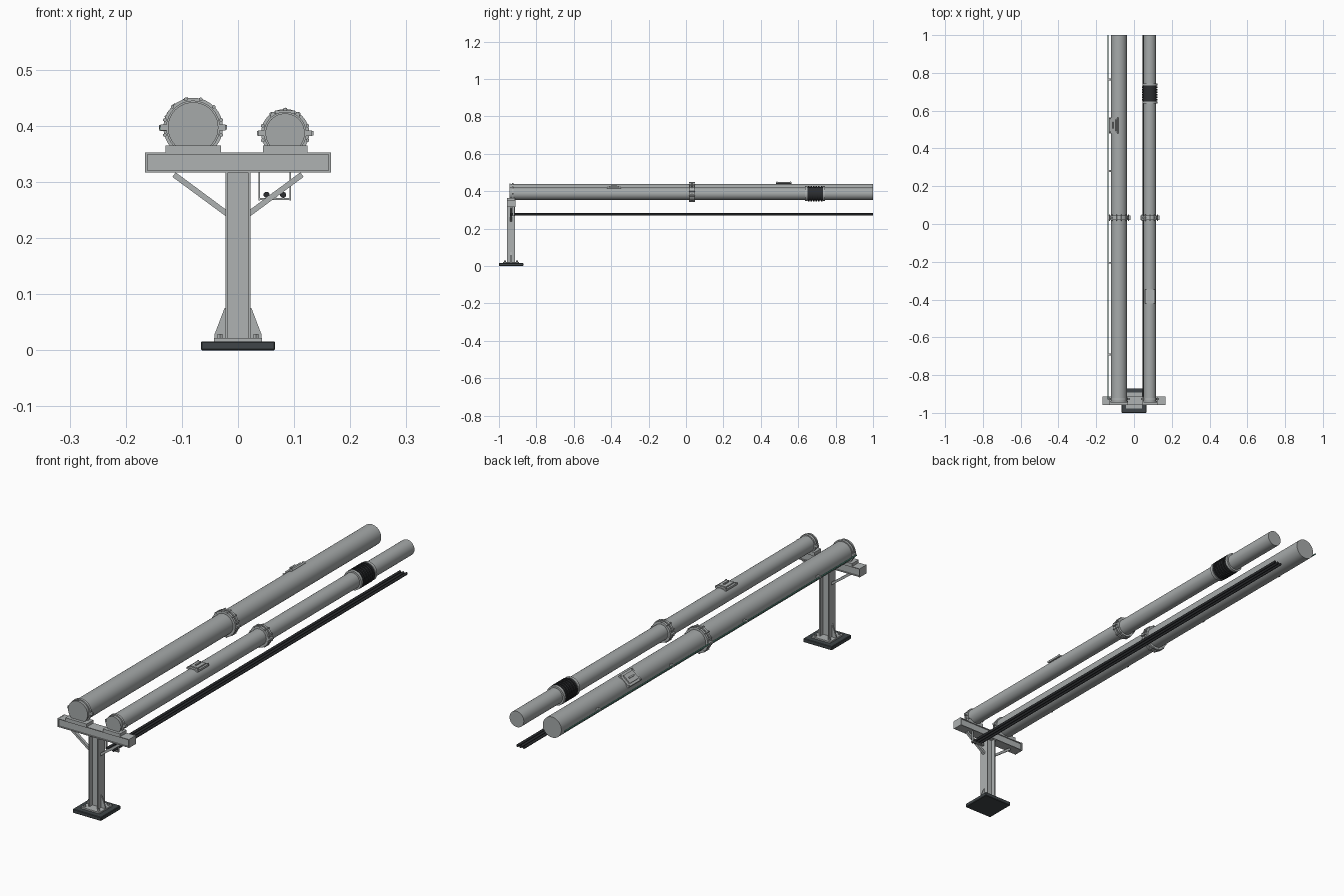
import bpy
import bmesh
import math
from mathutils import Matrix, Vector

cube = bpy.data.objects.get("Cube")
if cube:
    bpy.data.objects.remove(cube, do_unlink=True)


def material(name, color):
    m = bpy.data.materials.new(name)
    m.use_nodes = True
    m.diffuse_color = (*color, 1)
    m.node_tree.nodes["Principled BSDF"].inputs["Base Color"].default_value = (*color, 1)
    return m


STEEL = material("galvanised steel", (0.43, 0.45, 0.45))
PIPE = material("pipe grey", (0.38, 0.40, 0.40))
BASE = material("dark footing", (0.05, 0.06, 0.065))
RUBBER = material("black rubber", (0.025, 0.027, 0.03))
GREEN = material("green conduit", (0.10, 0.30, 0.23))


def finish(name, bm, mat, smooth=False):
    mesh = bpy.data.meshes.new(name)
    bmesh.ops.recalc_face_normals(bm, faces=bm.faces)
    bm.to_mesh(mesh)
    bm.free()
    mesh.materials.append(mat)
    ob = bpy.data.objects.new(name, mesh)
    bpy.context.collection.objects.link(ob)
    if smooth:
        bpy.ops.object.select_all(action="DESELECT")
        ob.select_set(True)
        bpy.context.view_layer.objects.active = ob
        bpy.ops.object.shade_smooth_by_angle(angle=math.radians(40))
    return ob


def add_box(bm, center, size, turn=0):
    """Box turned about the y axis."""
    mat = (Matrix.Translation(center) @ Matrix.Rotation(turn, 4, "Y")
           @ Matrix.Diagonal((*size, 1)))
    bmesh.ops.create_cube(bm, size=1, matrix=mat)


def box(name, center, size, mat, turn=0):
    bm = bmesh.new()
    add_box(bm, center, size, turn)
    return finish(name, bm, mat)


def add_rod(bm, x, z, r, y0, y1, sides=32):
    mat = Matrix.Translation((x, (y0 + y1) / 2, z)) @ Matrix.Rotation(math.pi / 2, 4, "X")
    bmesh.ops.create_cone(bm, cap_ends=True, segments=sides, radius1=r, radius2=r,
                          depth=y1 - y0, matrix=mat)


def rod(name, x, z, r, y0, y1, mat, sides=32):
    bm = bmesh.new()
    add_rod(bm, x, z, r, y0, y1, sides)
    return finish(name, bm, mat, True)


def prism(name, points, y, thick, mat):
    """Outline in x and z, given thickness along y."""
    bm = bmesh.new()
    face = bm.faces.new([bm.verts.new((px, y - thick / 2, pz)) for px, pz in points])
    out = bmesh.ops.extrude_face_region(bm, geom=[face])
    moved = [v for v in out["geom"] if isinstance(v, bmesh.types.BMVert)]
    bmesh.ops.translate(bm, verts=moved, vec=(0, thick, 0))
    return finish(name, bm, mat)


Y = -0.935  # support line

# Footing and base plate
foot = box("footing", (0, Y, 0.008), (0.132, 0.13, 0.016), BASE)
bev = foot.modifiers.new("bevel", "BEVEL")
bev.width, bev.segments = 0.002, 1
box("base_plate", (0, Y, 0.019), (0.086, 0.086, 0.006), STEEL)
bm = bmesh.new()
for sx in (-1, 1):
    for sy in (-1, 1):
        bmesh.ops.create_cone(bm, cap_ends=True, segments=6, radius1=0.005, radius2=0.005,
                              depth=0.008,
                              matrix=Matrix.Translation((sx * 0.032, Y + sy * 0.032, 0.025)))
finish("base_bolts", bm, STEEL)

# Column of H section
bm = bmesh.new()
add_box(bm, (0, Y, 0.17), (0.038, 0.005, 0.296))
for s in (-1, 1):
    add_box(bm, (s * 0.020, Y, 0.17), (0.005, 0.044, 0.296))
finish("column", bm, STEEL)

# Gussets and diagonal braces
for s, side in ((-1, "right"), (1, "left")):
    prism(side + "_gusset", [(s * 0.022, 0.022), (s * 0.042, 0.022), (s * 0.042, 0.028),
                             (s * 0.024, 0.075), (s * 0.022, 0.075)], Y, 0.006, STEEL)
    prism(side + "_brace", [(s * 0.022, 0.239), (s * 0.117, 0.309), (s * 0.111, 0.317),
                            (s * 0.022, 0.251)], Y, 0.012, STEEL)

# Cross beam with flanges and end plates
bm = bmesh.new()
add_box(bm, (0, Y, 0.335), (0.324, 0.034, 0.030))
for z in (0.3185, 0.3505):
    add_box(bm, (0, Y, z), (0.324, 0.044, 0.003))
for s in (-1, 1):
    add_box(bm, (s * 0.1635, Y, 0.3345), (0.004, 0.046, 0.036))
finish("cross_beam", bm, STEEL)


def flange(name, x, z, r, y, bolts):
    """Paired flanges with bolts round the rim and side lugs."""
    bm = bmesh.new()
    for dy in (-0.008, 0.008):
        add_rod(bm, x, z, r, y + dy - 0.005, y + dy + 0.005)
    add_rod(bm, x, z, r - 0.005, y - 0.008, y + 0.008)
    for i in range(bolts):
        a = math.tau * (i + 0.5) / bolts
        add_rod(bm, x + math.cos(a) * (r - 0.001), z + math.sin(a) * (r - 0.001),
                0.0035, y - 0.016, y + 0.016, 6)
    for s in (-1, 1):
        add_box(bm, (x + s * (r + 0.002), y, z), (0.011, 0.024, 0.008))
    finish(name, bm, STEEL, True)


def end_collar(name, x, z, r):
    bm = bmesh.new()
    add_rod(bm, x, z, r + 0.005, Y + 0.004, Y + 0.014)
    for s in (-1, 1):
        add_box(bm, (x + s * (r + 0.009), Y + 0.009, z), (0.012, 0.010, 0.010))
    finish(name, bm, STEEL, True)


def hatch(name, x, z, r, y, length, width, turn):
    """Access hatch standing on the pipe wall, turned round its axis."""
    out = Vector((math.sin(turn), 0, math.cos(turn)))
    bm = bmesh.new()
    for d, w, l, h in ((-0.002, width, length, 0.008), (0.004, width * 0.68, length * 0.72, 0.006),
                       (0.009, 0.006, length * 0.4, 0.005)):
        add_box(bm, Vector((x, y, z)) + out * (r + d), (w, l, h), turn)
    for s in (-1, 1):
        for t in (-1, 1):
            side = Vector((math.cos(turn), 0, -math.sin(turn))) * s * width * 0.42
            add_box(bm, Vector((x, y + t * length * 0.43, z)) + side + out * (r + 0.003),
                    (0.005, 0.006, 0.004), turn)
    finish(name, bm, STEEL)


# Pipes with saddles, collars and mid joints
for name, x, z, r, bolts in (("large", -0.08, 0.397, 0.043, 12), ("small", 0.084, 0.387, 0.033, 10)):
    rod(name + "_pipe", x, z, r, -0.941, 1.0, PIPE, 48)
    rod(name + "_end_cap", x, z, r + 0.002, -0.945, -0.938, PIPE, 48)
    box(name + "_saddle", (x, Y, 0.358), (r * 2 + 0.013, 0.044, 0.013), STEEL)
    end_collar(name + "_end_collar", x, z, r)
    flange(name + "_joint", x, z, r + 0.010, 0.033, bolts)
hatch("large_hatch", -0.08, 0.397, 0.043, 0.522, 0.084, 0.058, math.radians(-40))
hatch("small_hatch", 0.084, 0.387, 0.033, -0.385, 0.074, 0.052, 0)

# Expansion bellows on the small pipe
bm = bmesh.new()
for i in range(6):
    y = 0.657 + i * 0.0135
    add_rod(bm, 0.084, 0.387, 0.041, y - 0.004, y + 0.004)
add_rod(bm, 0.084, 0.387, 0.036, 0.645, 0.735)
finish("bellows", bm, RUBBER, True)
for i, y in enumerate((0.643, 0.738)):
    rod("bellows_collar_%d" % (i + 1), 0.084, 0.387, 0.040, y - 0.006, y + 0.006, STEEL)

# Conduit beside the large pipe, with clips
rod("conduit", -0.137, 0.395, 0.003, -0.93, 1.0, GREEN, 12)
bm = bmesh.new()
for y in (-0.69, -0.205, 0.28, 0.765):
    add_box(bm, (-0.130, y, 0.395), (0.020, 0.010, 0.009))
finish("conduit_clips", bm, STEEL)

# Hung cables below the small pipe
for i in range(3):
    rod("cable_%d" % (i + 1), 0.051 + i * 0.0147, 0.277, 0.0055, -0.94, 1.0, RUBBER, 16)
bm = bmesh.new()
for x in (0.038, 0.093):
    add_box(bm, (x, Y + 0.012, 0.292), (0.003, 0.010, 0.050))
add_box(bm, (0.0655, Y + 0.012, 0.2695), (0.055, 0.010, 0.003))
finish("cable_hanger", bm, STEEL)
